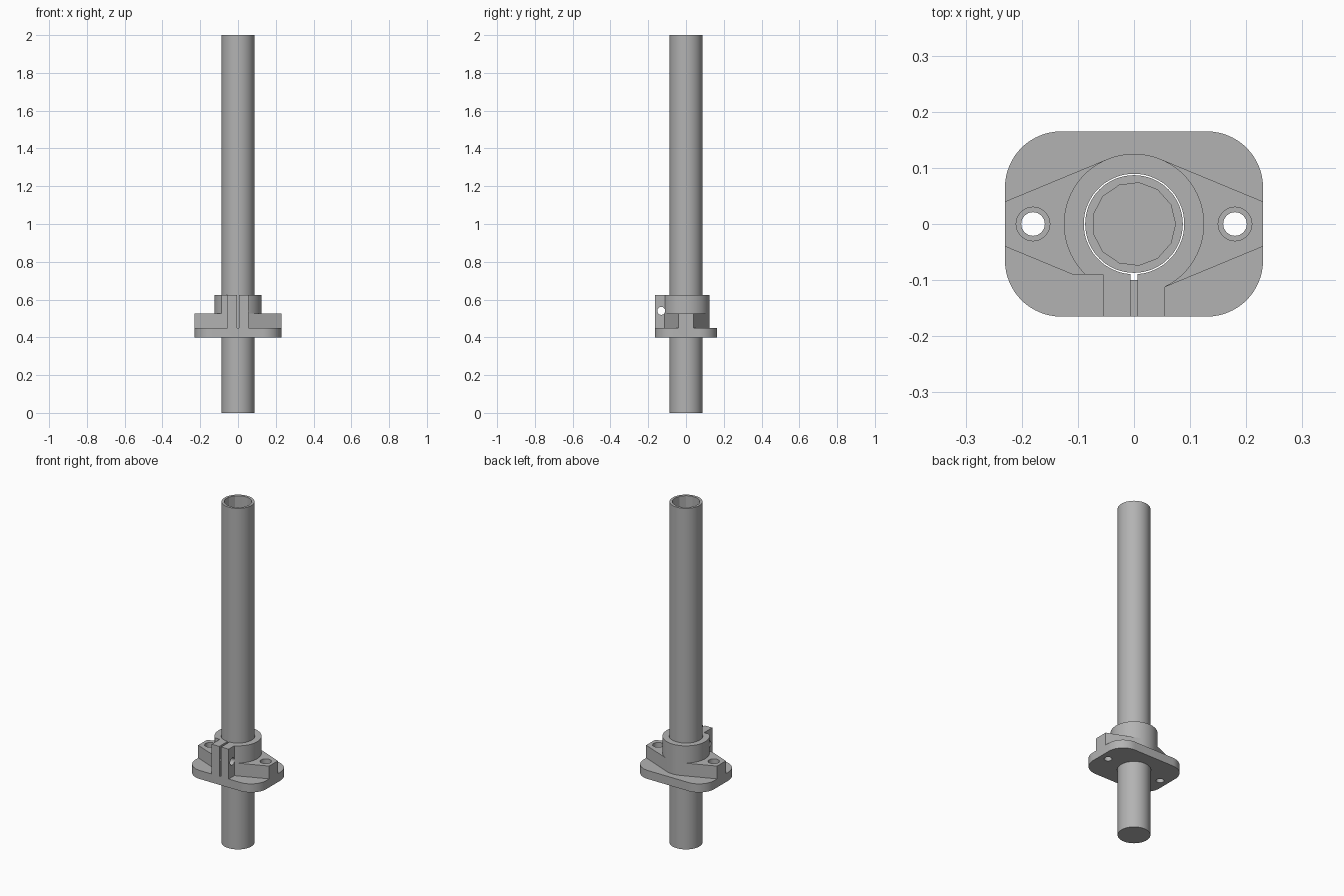
import bpy, bmesh, math

if "Cube" in bpy.data.objects:
    bpy.data.objects.remove(bpy.data.objects["Cube"])

grey = bpy.data.materials.new("plain grey")
grey.use_nodes = True
colour = (0.45, 0.45, 0.45, 1)
grey.diffuse_color = colour
grey.node_tree.nodes["Principled BSDF"].inputs["Base Color"].default_value = colour


def arc(cx, cy, r, start, end, steps):
    angles = [math.radians(start + (end - start) * i / steps) for i in range(steps + 1)]
    return [(cx + r * math.cos(a), cy + r * math.sin(a)) for a in angles]


def circle(r, sides, cx=0, cy=0):
    return arc(cx, cy, r, 0, 360, sides)[:-1]


def prism(name, outline, z0, z1):
    """Extrude a counter-clockwise outline from z0 to z1."""
    bm = bmesh.new()
    face = bm.faces.new([bm.verts.new((x, y, z0)) for x, y in outline])
    grown = bmesh.ops.extrude_face_region(bm, geom=[face])["geom"]
    top = [v for v in grown if isinstance(v, bmesh.types.BMVert)]
    bmesh.ops.translate(bm, verts=top, vec=(0, 0, z1 - z0))
    bmesh.ops.recalc_face_normals(bm, faces=bm.faces)
    mesh = bpy.data.meshes.new(name)
    bm.to_mesh(mesh)
    bm.free()
    mesh.materials.append(grey)
    obj = bpy.data.objects.new(name, mesh)
    bpy.context.collection.objects.link(obj)
    return obj


def box(name, x0, x1, y0, y1, z0, z1):
    return prism(name, [(x0, y0), (x1, y0), (x1, y1), (x0, y1)], z0, z1)


def combine(target, tool, operation):
    """Apply a boolean and discard the tool."""
    mod = target.modifiers.new("join", 'BOOLEAN')
    mod.operation, mod.object, mod.solver = operation, tool, 'EXACT'
    bpy.context.view_layer.objects.active = target
    bpy.ops.object.modifier_apply(modifier=mod.name)
    bpy.data.objects.remove(tool)


def smooth(obj, degrees):
    bpy.ops.object.select_all(action='DESELECT')
    obj.select_set(True)
    bpy.context.view_layer.objects.active = obj
    bpy.ops.object.shade_smooth_by_angle(angle=math.radians(degrees))


# Tube with a closed foot and a coarse faceted bore
tube = prism("tube", circle(0.087, 64), 0, 2)
combine(tube, prism("tube_bore", circle(0.074, 13), 0.04, 2.1), 'DIFFERENCE')
smooth(tube, 20)

# Tapered lug body with a round collar
lug_angle = 67.5
lugs = ([(0.23, -0.04), (0.23, 0.04)]
        + arc(0, 0, 0.125, lug_angle, 180 - lug_angle, 12)
        + [(-0.23, 0.04), (-0.23, -0.04)]
        + arc(0, 0, 0.125, 180 + lug_angle, 360 - lug_angle, 12))
bracket = prism("clamp_bracket", lugs, 0.43, 0.525)
combine(bracket, prism("collar", circle(0.125, 96), 0.44, 0.625), 'UNION')

# Flat seat for the screw head beside the clamp jaws
combine(bracket, box("seat_cut", -0.3, -0.03, -0.3, -0.09, 0.4, 0.7), 'DIFFERENCE')

# Clamp jaws
combine(bracket, box("jaws", -0.055, 0.055, -0.165, -0.07, 0.43, 0.625), 'UNION')

# Rounded flange
w, d, r = 0.13, 0.065, 0.1
plate = (arc(w, d, r, 0, 90, 16) + arc(-w, d, r, 90, 180, 16)
         + arc(-w, -d, r, 180, 270, 16) + arc(w, -d, r, 270, 360, 16))
combine(bracket, prism("flange", plate, 0.4, 0.45), 'UNION')

# Bore, slit between the jaws and its relief through the flange
combine(bracket, prism("bore", circle(0.0895, 64), 0.3, 0.7), 'DIFFERENCE')
combine(bracket, box("slit", -0.006, 0.006, -0.2, -0.08, 0.45, 0.7), 'DIFFERENCE')
combine(bracket, box("relief", -0.006, 0.006, -0.1, -0.08, 0.3, 0.5), 'DIFFERENCE')

# Mounting holes with counterbores
for x in (-0.18, 0.18):
    combine(bracket, prism("hole", circle(0.021, 32, x), 0.3, 0.7), 'DIFFERENCE')
    combine(bracket, prism("counterbore", circle(0.03, 32, x), 0.485, 0.7), 'DIFFERENCE')

# Cross hole for the clamp screw
screw = prism("screw_hole", circle(0.021, 32), -0.15, 0.15)
screw.rotation_euler = (0, math.pi / 2, 0)
screw.location = (0, -0.131, 0.54)
bpy.context.view_layer.update()
combine(bracket, screw, 'DIFFERENCE')
smooth(bracket, 20)
